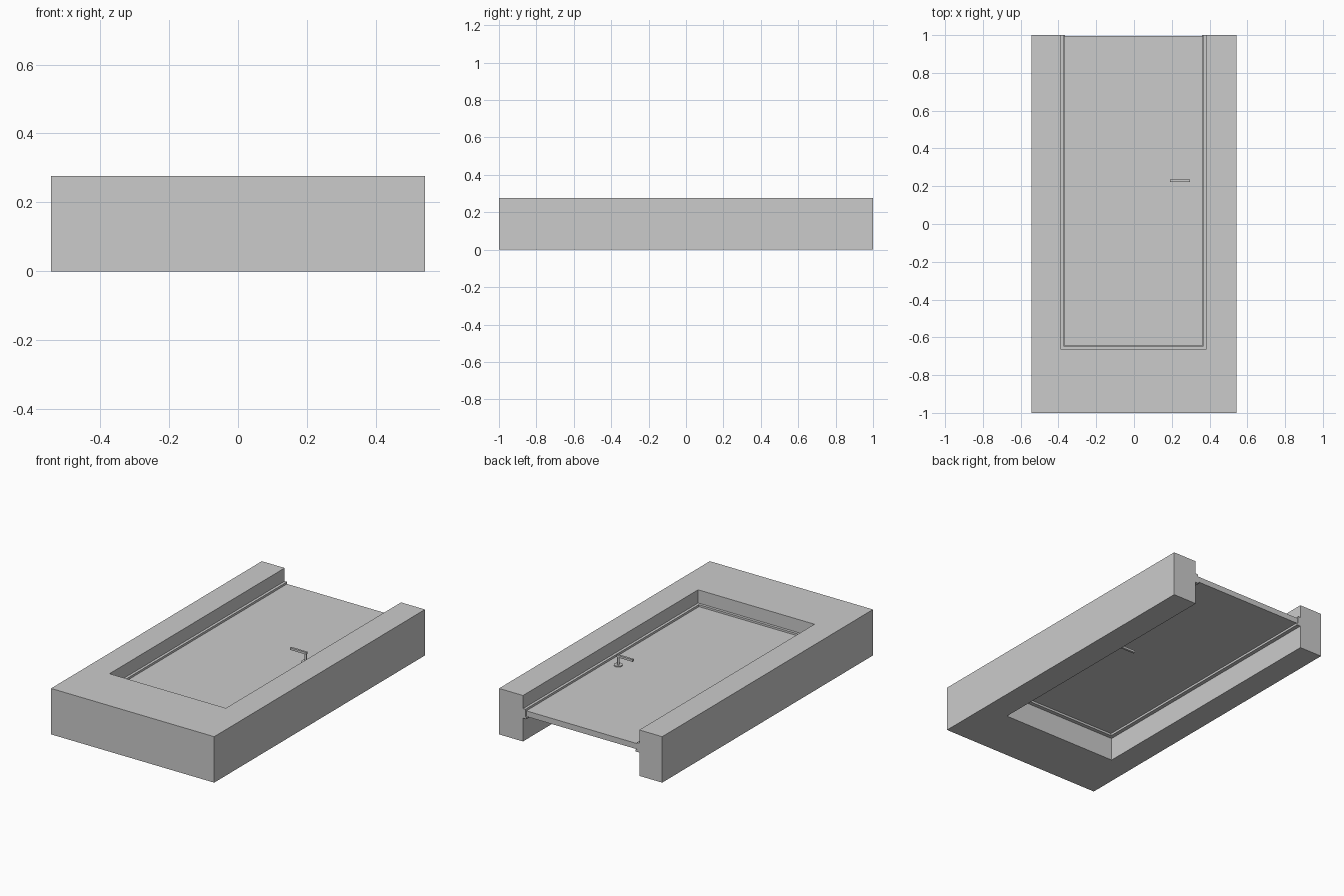
import bpy, bmesh
from mathutils import Matrix

if "Cube" in bpy.data.objects:
    bpy.data.objects.remove(bpy.data.objects["Cube"])

W = 0.542                    # wall half width
H = 0.276                    # wall thickness
XL, XR, YB = -0.39, 0.383, -0.662   # opening edges


def add(name, bm):
    bmesh.ops.recalc_face_normals(bm, faces=bm.faces)
    me = bpy.data.meshes.new(name)
    bm.to_mesh(me)
    bm.free()
    ob = bpy.data.objects.new(name, me)
    bpy.context.collection.objects.link(ob)
    return ob


def extrude(bm, pts, z0, z1):
    face = bm.faces.new([bm.verts.new((x, y, z0)) for x, y in pts])
    res = bmesh.ops.extrude_face_region(bm, geom=[face])
    verts = [v for v in res["geom"] if isinstance(v, bmesh.types.BMVert)]
    bmesh.ops.translate(bm, verts=verts, vec=(0, 0, z1 - z0))


def u_shape(outer, inner, y_end):
    (ol, orr, ob), (il, ir, ib) = outer, inner
    return [(ol, ob), (orr, ob), (orr, y_end), (ir, y_end),
            (ir, ib), (il, ib), (il, y_end), (ol, y_end)]


def inset(d):
    return (XL + d, XR - d, YB + d)


def box(bm, x0, x1, y0, y1, z0, z1):
    extrude(bm, [(x0, y0), (x1, y0), (x1, y1), (x0, y1)], z0, z1)


# wall around the opening
bm = bmesh.new()
extrude(bm, u_shape((-W, W, -1), inset(0), 1), 0, H)
add("wall", bm)

# door lining, rebated around the panel
bm = bmesh.new()
extrude(bm, u_shape(inset(0), inset(0.016), 1), 0.14, 0.197)
add("door_frame", bm)
bm = bmesh.new()
extrude(bm, u_shape(inset(0.016), inset(0.024), 1), 0.14, 0.153)
add("door_stop", bm)

# door panel with a narrow gap to the lining
l, r, b = inset(0.019)
bm = bmesh.new()
box(bm, l, r, b, 0.995, 0.153, 0.187)
add("door_panel", bm)

# lever handles on both faces
HX, HY = 0.29, 0.228
for name, face, s in (("upper", 0.187, 1), ("lower", 0.153, -1)):
    bm = bmesh.new()
    for rad, z0, z1 in ((0.024, -0.002, 0.006), (0.0065, 0.0, 0.054)):
        bmesh.ops.create_cone(
            bm, cap_ends=True, segments=24, radius1=rad, radius2=rad, depth=z1 - z0,
            matrix=Matrix.Translation((HX, HY, face + s * (z0 + z1) / 2)))
    za, zb = sorted((face + s * 0.05, face + s * 0.063))
    box(bm, 0.19, 0.297, HY - 0.0065, HY + 0.0065, za, zb)
    ob = add(name + "_handle", bm)
    bpy.context.view_layer.objects.active = ob
    ob.select_set(True)
    bpy.ops.object.shade_smooth_by_angle()
    ob.select_set(False)
